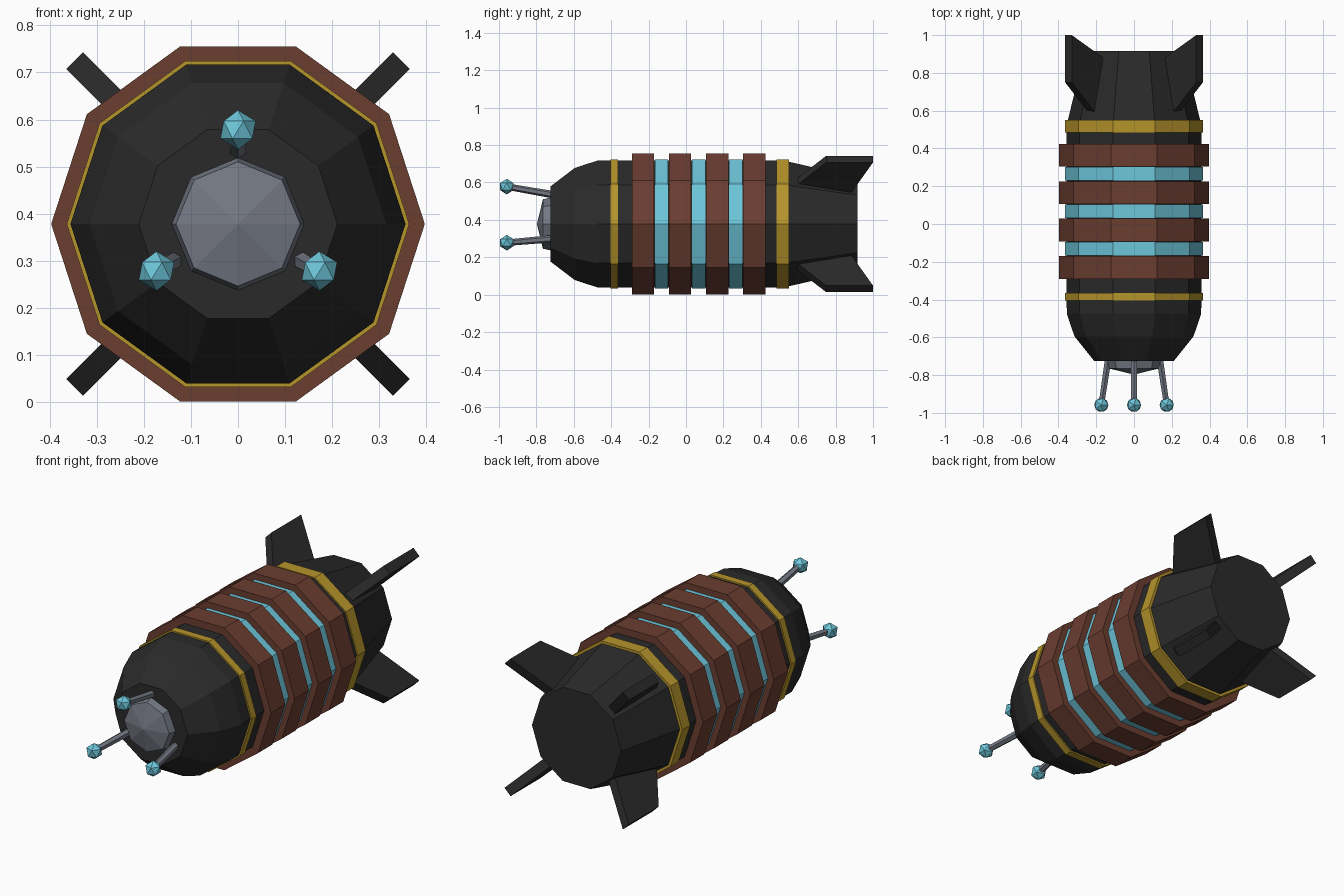
import bpy
import bmesh
from math import cos, sin, pi, radians
from mathutils import Vector, Matrix

old = bpy.data.objects.get("Cube")
if old:
    bpy.data.objects.remove(old, do_unlink=True)

AXIS_Z = 0.378  # height of the hull's long axis


def material(name, rgb):
    mat = bpy.data.materials.new(name)
    mat.use_nodes = True
    mat.diffuse_color = (*rgb, 1)
    mat.node_tree.nodes["Principled BSDF"].inputs["Base Color"].default_value = (*rgb, 1)
    return mat


charcoal = material("charcoal", (0.023, 0.023, 0.023))
brown = material("rust brown", (0.145, 0.047, 0.03))
cyan = material("glowing cyan", (0.155, 0.57, 0.71))
gold = material("gold", (0.47, 0.30, 0.024))
steel = material("steel grey", (0.175, 0.19, 0.23))


def finish(bm, name, mat):
    bmesh.ops.recalc_face_normals(bm, faces=bm.faces)
    mesh = bpy.data.meshes.new(name)
    bm.to_mesh(mesh)
    bm.free()
    mesh.materials.append(mat)
    obj = bpy.data.objects.new(name, mesh)
    bpy.context.collection.objects.link(obj)
    return obj


def lathe(name, profile, sides, mat):
    """Spin (y, radius) points round the long axis and close both ends."""
    bm = bmesh.new()
    rings = []
    for y, r in profile:
        angles = [2 * pi * i / sides for i in range(sides)]
        rings.append([bm.verts.new((r * cos(a), y, AXIS_Z + r * sin(a))) for a in angles])
    for a, b in zip(rings, rings[1:]):
        for i in range(sides):
            j = (i + 1) % sides
            bm.faces.new((a[i], a[j], b[j], b[i]))
    bm.faces.new(rings[0])
    bm.faces.new(rings[-1])
    bmesh.ops.remove_doubles(bm, verts=bm.verts, dist=0.0005)
    return finish(bm, name, mat)


def band(name, start, end, radius, mat):
    return lathe(name, [(start, radius), (end, radius)], 10, mat)


# Ten-sided hull with a rounded nose and a tapered tail
lathe("hull", [(-0.725, 0.211), (-0.595, 0.315), (-0.475, 0.356),
               (0.52, 0.357), (0.917, 0.262)], 10, charcoal)

# Armour rings, with lit rings in the gaps between them
for i in range(4):
    y = -0.23 + 0.198 * i
    band(f"armour_ring_{i + 1}", y - 0.06, y + 0.06, 0.397, brown)
    if i < 3:
        band(f"light_ring_{i + 1}", y + 0.063, y + 0.135, 0.364, cyan)

# Trim at each end of the armour
band("front_trim", -0.404, -0.364, 0.364, gold)
band("rear_trim", 0.484, 0.551, 0.364, gold)

# Faceted nose cap
lathe("nose_cap", [(-0.715, 0.143), (-0.765, 0.132), (-0.797, 0.0001)], 8, steel)

# Three splayed probes, each with a faceted tip
for i in range(3):
    a = radians(90 + 120 * i)
    out = Vector((cos(a), 0, sin(a)))
    root = out * 0.155 + Vector((0, -0.70, AXIS_Z))
    tip = out * 0.2 + Vector((0, -0.958, AXIS_Z))
    span = tip - root
    turn = span.to_track_quat('Z', 'Y').to_matrix().to_4x4()

    bm = bmesh.new()
    bmesh.ops.create_cone(bm, cap_ends=True, segments=6, radius1=0.02, radius2=0.017,
                          depth=span.length, matrix=Matrix.Translation((root + tip) / 2) @ turn)
    finish(bm, f"probe_rod_{i + 1}", steel)

    bm = bmesh.new()
    bmesh.ops.create_icosphere(bm, subdivisions=1, radius=0.042, matrix=Matrix.Translation(tip))
    finish(bm, f"probe_tip_{i + 1}", cyan)

# Four swept tail fins on the diagonals: (y, distance from axis)
fin_outline = [(0.53, 0.25), (0.75, 0.491), (1.0, 0.491), (0.863, 0.22)]
for i in range(4):
    a = radians(45 + 90 * i)
    out = Vector((cos(a), 0, sin(a)))
    side = Vector((-sin(a), 0, cos(a))) * 0.025
    bm = bmesh.new()
    near, far = [[bm.verts.new(out * d + Vector((0, y, AXIS_Z)) + side * s)
                  for y, d in fin_outline] for s in (-1, 1)]
    bm.faces.new(near)
    bm.faces.new(far)
    for k in range(4):
        n = (k + 1) % 4
        bm.faces.new((near[k], near[n], far[n], far[k]))
    finish(bm, f"tail_fin_{i + 1}", charcoal)
